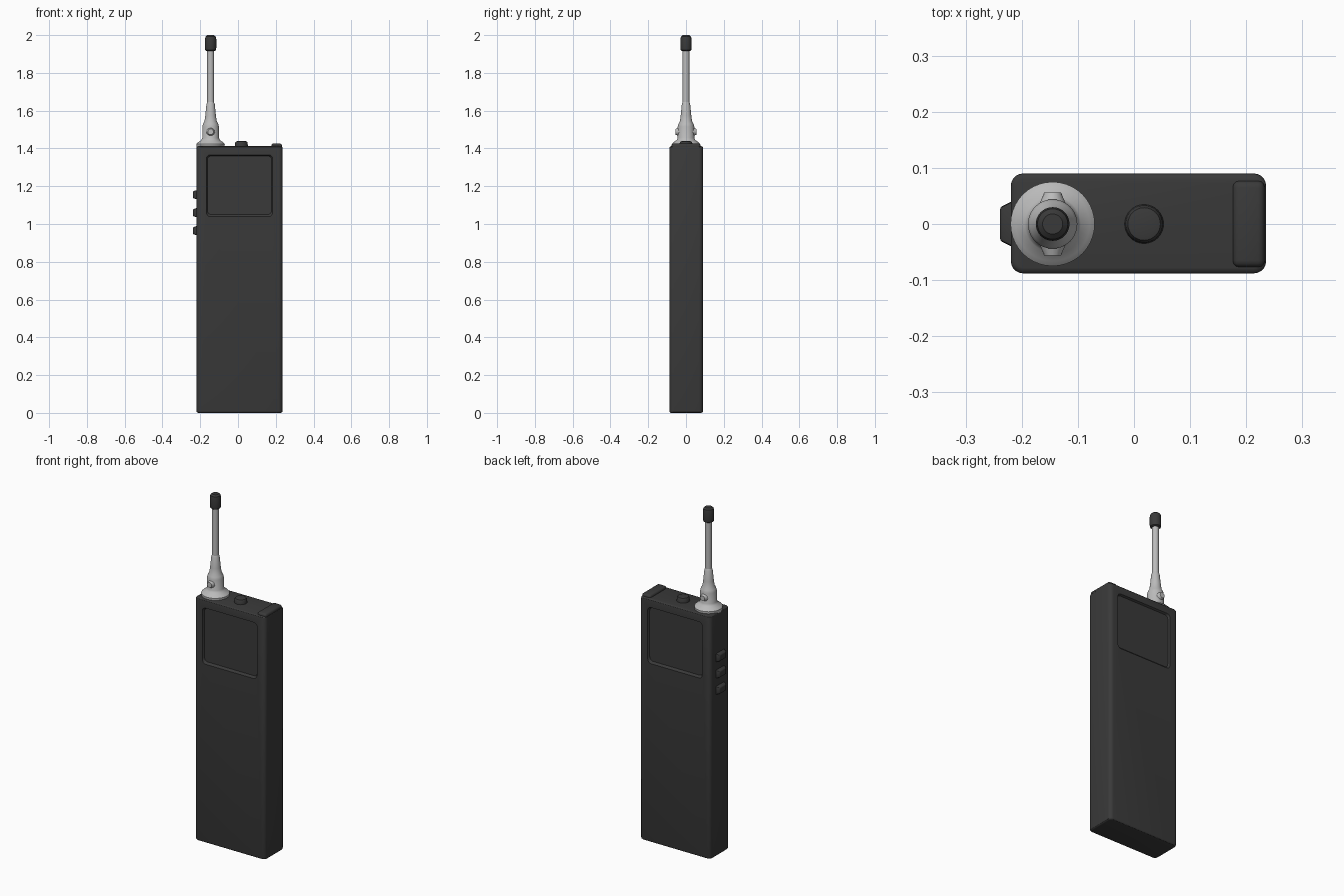
import bpy, bmesh, math
from mathutils import Vector

cube = bpy.data.objects.get("Cube")
if cube:
    bpy.data.objects.remove(cube, do_unlink=True)


def material(name, value):
    m = bpy.data.materials.new(name)
    m.use_nodes = True
    col = (value, value, value, 1)
    m.diffuse_color = col
    m.node_tree.nodes["Principled BSDF"].inputs["Base Color"].default_value = col
    return m


BLACK = material("black_plastic", 0.042)
METAL = material("light_metal", 0.5)


def finish(name, bm, mat):
    bmesh.ops.recalc_face_normals(bm, faces=bm.faces)
    mesh = bpy.data.meshes.new(name)
    bm.to_mesh(mesh)
    bm.free()
    mesh.materials.append(mat)
    ob = bpy.data.objects.new(name, mesh)
    bpy.context.collection.objects.link(ob)
    return ob


def smooth(ob, angle=35):
    bpy.ops.object.select_all(action='DESELECT')
    ob.select_set(True)
    bpy.context.view_layer.objects.active = ob
    bpy.ops.object.shade_smooth_by_angle(angle=math.radians(angle))


def box(name, lo, hi, mat, bevel=0, segments=3):
    bm = bmesh.new()
    bmesh.ops.create_cube(bm, size=1)
    lo, hi = Vector(lo), Vector(hi)
    for v in bm.verts:
        v.co = (lo + hi) / 2 + v.co * (hi - lo)
    if bevel:
        bmesh.ops.bevel(bm, geom=bm.edges[:], offset=bevel, segments=segments,
                        profile=0.5, affect='EDGES')
    return finish(name, bm, mat)


def lathe(name, profile, x, mat, sides=32):
    """Revolve (radius, height) points about a vertical axis at x."""
    bm = bmesh.new()
    rings = []
    for r, z in profile:
        rings.append([bm.verts.new((x + r * math.cos(i * math.tau / sides),
                                    r * math.sin(i * math.tau / sides), z))
                      for i in range(sides)])
    for a, b in zip(rings, rings[1:]):
        for i in range(sides):
            j = (i + 1) % sides
            bm.faces.new((a[i], a[j], b[j], b[i]))
    bm.faces.new(rings[0])
    bm.faces.new(rings[-1])
    ob = finish(name, bm, mat)
    smooth(ob)
    return ob


# Body: slab with rounded vertical corners and softer rims
bm = bmesh.new()
bmesh.ops.create_cube(bm, size=1)
for v in bm.verts:
    v.co = Vector((0.008, 0.001, 0.706)) + v.co * Vector((0.455, 0.178, 1.412))
upright = [e for e in bm.edges if abs(e.verts[0].co.z - e.verts[1].co.z) > 1]
bmesh.ops.bevel(bm, geom=upright, offset=0.022, segments=5, profile=0.5, affect='EDGES')
rims = [e for e in bm.edges if abs(e.verts[0].co.z - e.verts[1].co.z) < 0.01]
bmesh.ops.bevel(bm, geom=rims, offset=0.01, segments=3, profile=0.5, affect='EDGES')
body = finish("body", bm, BLACK)


# Shallow sloped recesses on front and back, cut by tapered blocks
def recess_cutter(side):
    bm = bmesh.new()
    bmesh.ops.create_cube(bm, size=1)
    for v in bm.verts:
        inner = v.co.y * side < 0
        grow = 0 if inner else 0.012
        y = 0.001 + side * (0.078 if inner else 0.102)
        v.co = ((0.008 + v.co.x * (0.34 + 2 * grow)), y,
                1.36 + grow if v.co.z > 0 else 1.05 - 2 * grow)
    depth_edges = [e for e in bm.edges if abs(e.verts[0].co.y - e.verts[1].co.y) > 0.01]
    bmesh.ops.bevel(bm, geom=depth_edges, offset=0.018, segments=4, profile=0.5, affect='EDGES')
    ob = finish("recess_cutter", bm, BLACK)
    ob.hide_render = True
    return ob


for side in (-1, 1):
    cutter = recess_cutter(side)
    mod = body.modifiers.new("recess", 'BOOLEAN')
    mod.object = cutter
    mod.solver = 'EXACT'
    bpy.ops.object.select_all(action='DESELECT')
    bpy.context.view_layer.objects.active = body
    body.select_set(True)
    bpy.ops.object.modifier_apply(modifier=mod.name)
    bpy.data.objects.remove(cutter, do_unlink=True)
smooth(body, 30)

# Raised ridge on the top
ridge = box("top_ridge", (0.176, -0.077, 1.39), (0.233, 0.077, 1.426), BLACK, 0.012)
smooth(ridge)

# Knob on the top
lathe("top_knob", [(0.036, 1.405), (0.034, 1.416), (0.033, 1.43), (0.029, 1.437), (0.02, 1.439)],
      0.018, BLACK)

# Three chamfered side buttons
for i, z in enumerate((1.155, 1.06, 0.965)):
    bm = bmesh.new()
    bmesh.ops.create_cube(bm, size=1)
    for v in bm.verts:
        outer = v.co.x < 0
        v.co = (-0.239 if outer else -0.21,
                v.co.y * (0.06 if outer else 0.088),
                z + v.co.z * (0.036 if outer else 0.054))
    bmesh.ops.bevel(bm, geom=bm.edges[:], offset=0.005, segments=2, profile=0.5, affect='EDGES')
    smooth(finish(f"side_button_{i + 1}", bm, BLACK))

# Antenna: flanged connector, rod and cap
AX = -0.145
lathe("antenna_base", [(0.074, 1.405), (0.075, 1.424), (0.066, 1.433), (0.05, 1.444),
                       (0.044, 1.455), (0.044, 1.515), (0.04, 1.53), (0.032, 1.545),
                       (0.028, 1.575), (0.022, 1.635), (0.018, 1.645)], AX, METAL, 40)
lathe("antenna_rod", [(0.018, 1.6), (0.018, 1.93)], AX, METAL, 24)
lathe("antenna_cap", [(0.02, 1.915), (0.028, 1.92), (0.03, 1.932), (0.03, 1.978),
                      (0.027, 1.992), (0.018, 2.0)], AX, BLACK)

# Locking lugs on the connector
for side, word in ((-1, "front"), (1, "back")):
    bm = bmesh.new()
    bmesh.ops.create_cone(bm, cap_ends=True, segments=16, radius1=0.026, radius2=0.015, depth=0.026)
    for v in bm.verts:
        x, y, z = v.co
        v.co = (AX + x, side * (0.043 + z), 1.488 + y)
    smooth(finish(f"{word}_lug", bm, METAL))
